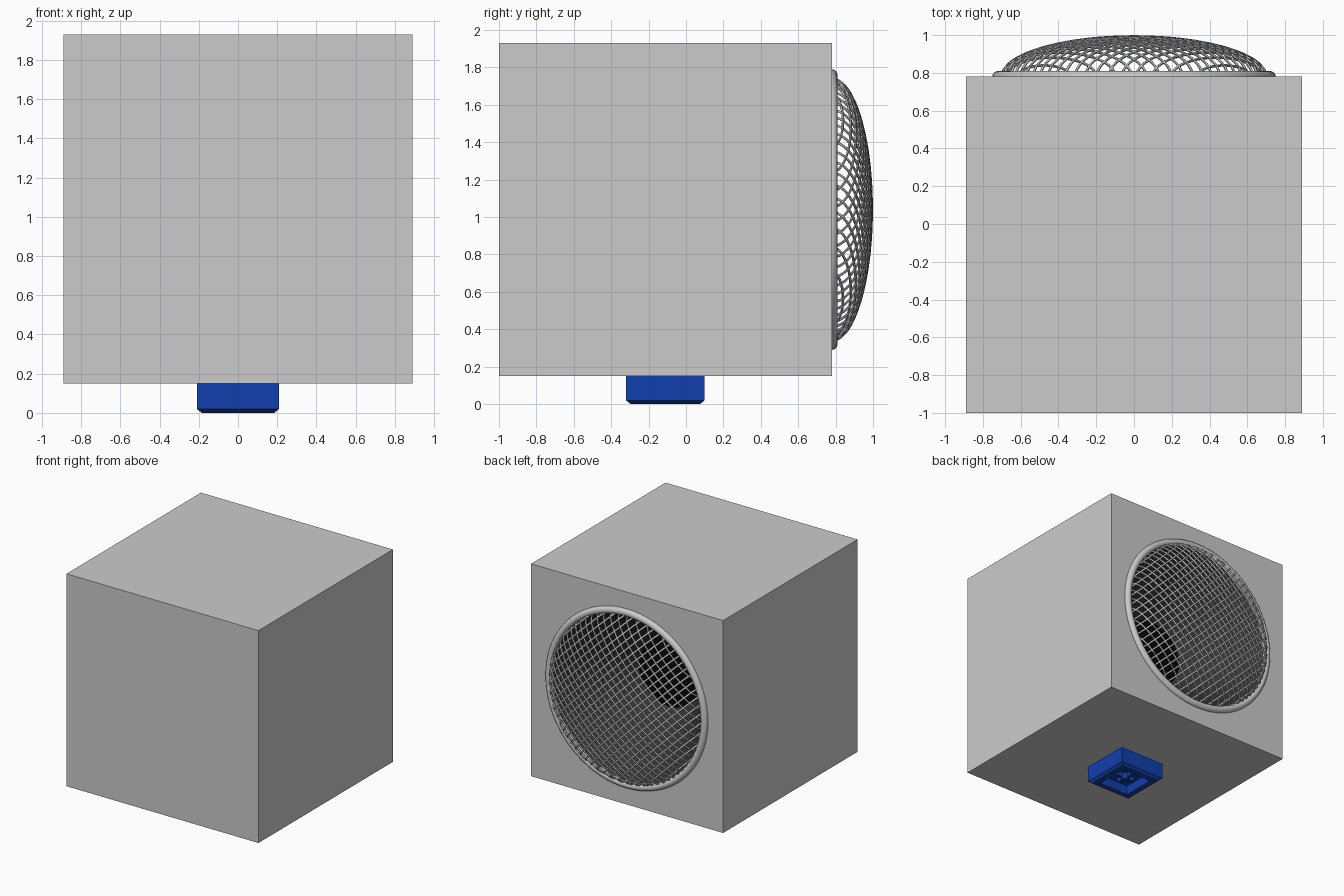
import bpy, bmesh, math

if "Cube" in bpy.data.objects:
    bpy.data.objects.remove(bpy.data.objects["Cube"])

CZ = 1.04          # height of the speaker axis
HALF = 0.89        # half width of the cabinet
BACK = 0.78        # y of the cabinet face carrying the grille
CY = -0.11         # cabinet centre in y


def material(name, rgb):
    m = bpy.data.materials.new(name)
    m.diffuse_color = (*rgb, 1)
    m.use_nodes = True
    m.node_tree.nodes["Principled BSDF"].inputs["Base Color"].default_value = m.diffuse_color
    return m


def add_object(name, bm, mat=None, smooth=False):
    bmesh.ops.recalc_face_normals(bm, faces=bm.faces)
    me = bpy.data.meshes.new(name)
    bm.to_mesh(me)
    bm.free()
    ob = bpy.data.objects.new(name, me)
    bpy.context.collection.objects.link(ob)
    if mat:
        me.materials.append(mat)
    if smooth:
        bpy.ops.object.select_all(action='DESELECT')
        ob.select_set(True)
        bpy.context.view_layer.objects.active = ob
        bpy.ops.object.shade_smooth_by_angle(angle=math.radians(40))
    return ob


def lathe(bm, profile, n=64):
    """Revolve (radius, y) points around the speaker axis."""
    vs = [bm.verts.new((r, y, CZ)) for r, y in profile]
    es = [bm.edges.new(p) for p in zip(vs, vs[1:])]
    bmesh.ops.spin(bm, geom=vs + es, cent=(0, 0, CZ), axis=(0, 1, 0),
                   angle=math.tau, steps=n, use_duplicate=False)
    bmesh.ops.remove_doubles(bm, verts=bm.verts, dist=1e-5)


def square(bm, half, z):
    return [bm.verts.new((sx * half, CY + sy * half, z))
            for sx, sy in ((-1, -1), (1, -1), (1, 1), (-1, 1))]


blue = material("blue", (0.006, 0.05, 0.42))
dark = material("dark_grey", (0.035, 0.035, 0.035))
black = material("black", (0.002, 0.002, 0.002))

# Cabinet: box with a round speaker opening in the back face
bm = bmesh.new()
bmesh.ops.create_cube(bm, size=2 * HALF)
bmesh.ops.translate(bm, verts=bm.verts, vec=(0, CY, CZ))
back = max(bm.faces, key=lambda f: f.calc_center_median().y)
rim = list(back.edges)
bmesh.ops.delete(bm, geom=[back], context='FACES_ONLY')
N = 64
hole = [bm.verts.new((0.70 * math.cos(i * math.tau / N), CY + HALF,
                      CZ + 0.70 * math.sin(i * math.tau / N))) for i in range(N)]
hole_edges = [bm.edges.new((hole[i], hole[(i + 1) % N])) for i in range(N)]
bmesh.ops.triangle_fill(bm, edges=rim + hole_edges, use_beauty=True)
add_object("cabinet", bm)

# Speaker cone and its black centre
bm = bmesh.new()
lathe(bm, [(0.70, BACK), (0.28, 0.22)])
add_object("speaker_cone", bm, dark, True)
bm = bmesh.new()
lathe(bm, [(0.28, 0.22), (0.20, 0.235), (0.10, 0.248), (0, 0.25)])
add_object("speaker_centre", bm, black, True)

# Grille ring
bm = bmesh.new()
lathe(bm, [(0.72 + 0.03 * math.cos(a), BACK + 0.03 * math.sin(a))
           for a in (i * math.tau / 16 for i in range(17))], 80)
add_object("grille_ring", bm, None, True)

# Grille: diagonal wires laid over a shallow dome
A, H, WIRES, SEG = 0.70, 0.213, 25, 28
cu = bpy.data.curves.new("grille_mesh", 'CURVE')
cu.dimensions = '3D'
cu.bevel_depth = 0.007
cu.bevel_resolution = 1
s = math.sqrt(0.5)
for side in (1, -1):
    for k in range(WIRES):
        c = A * (2 * (k + 0.5) / WIRES - 1)
        w = math.sqrt(1 - (c / A) ** 2)
        sp = cu.splines.new('POLY')
        sp.points.add(SEG)
        for i, p in enumerate(sp.points):
            t = math.pi * i / SEG
            u = A * w * math.cos(t)
            p.co = (side * s * (u + c), BACK + H * w * math.sin(t), CZ + s * (u - c), 1)
grille = bpy.data.objects.new("grille_mesh", cu)
bpy.context.collection.objects.link(grille)
bpy.ops.object.select_all(action='DESELECT')
grille.select_set(True)
bpy.context.view_layer.objects.active = grille
bpy.ops.object.convert(target='MESH')
bpy.ops.object.shade_smooth_by_angle(angle=math.radians(60))

# Blue mount: chamfered block with a square recess underneath
bm = bmesh.new()
loops = [square(bm, h, z) for h, z in
         ((0.21, 0.15), (0.21, 0.02), (0.185, 0), (0.14, 0), (0.13, 0.07))]
for a, b in zip(loops, loops[1:]):
    for i in range(4):
        j = (i + 1) % 4
        bm.faces.new((a[i], a[j], b[j], b[i]))
bm.faces.new(loops[0])
bm.faces.new(loops[-1])
add_object("mount_block", bm, blue)

# Small stud and four ribs inside the recess
bm = bmesh.new()
g = bmesh.ops.create_cone(bm, cap_ends=True, segments=16, radius1=0.03, radius2=0.03, depth=0.05)
bmesh.ops.translate(bm, verts=g["verts"], vec=(0, CY, 0.045))
add_object("mount_stud", bm, blue, True)
for i in range(4):
    a = i * math.pi / 2
    bm = bmesh.new()
    bmesh.ops.create_cube(bm, size=1)
    bmesh.ops.scale(bm, verts=bm.verts, vec=(0.045, 0.025, 0.04))
    ob = add_object(f"mount_rib_{i + 1}", bm, blue)
    ob.location = (0.06 * math.cos(a), CY + 0.06 * math.sin(a), 0.05)
    ob.rotation_euler.z = a
